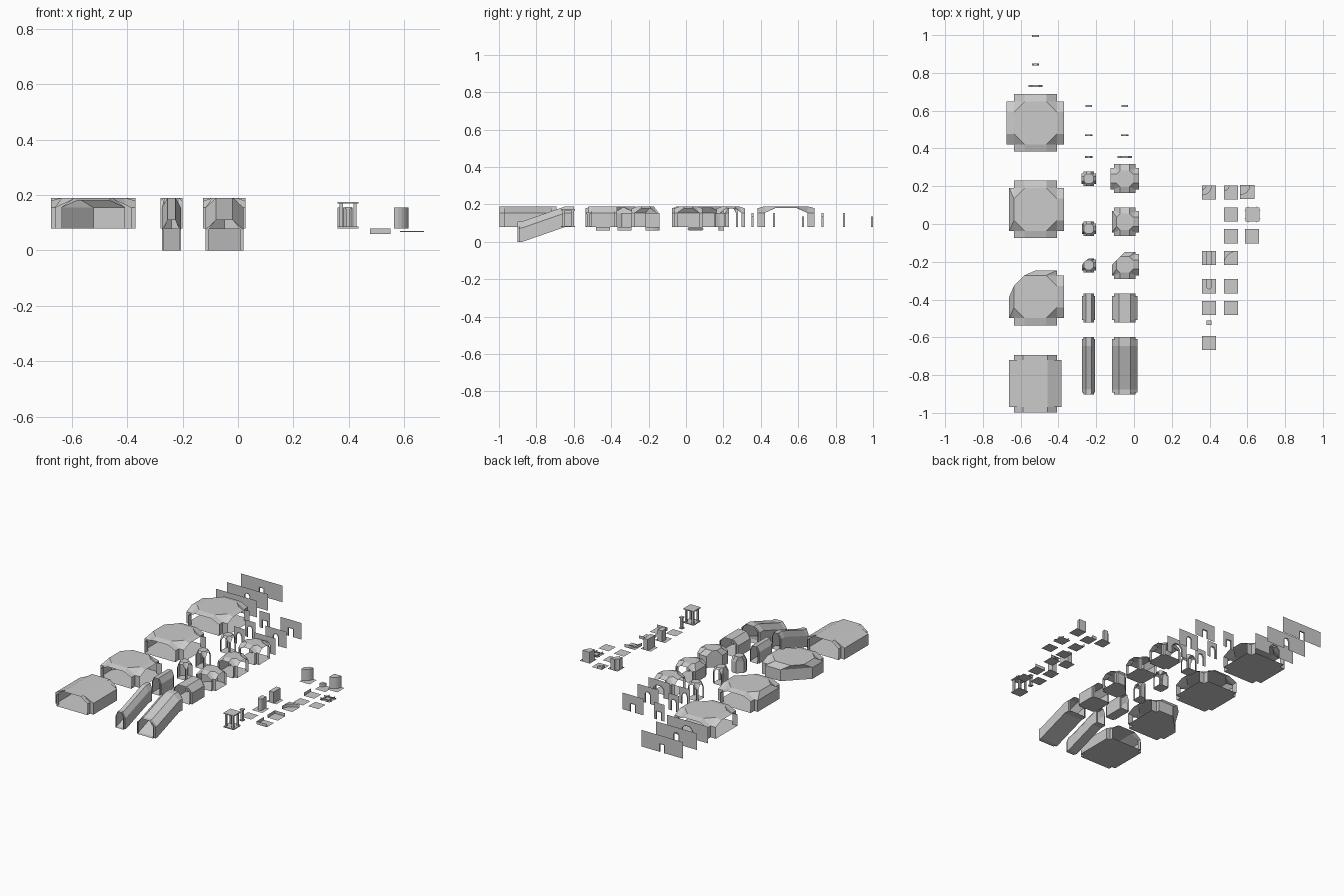
import bpy, bmesh
from math import cos, sin, pi

if "Cube" in bpy.data.objects:
    bpy.data.objects.remove(bpy.data.objects["Cube"])

Z = 0.08          # floor level of the kit
WALL, TOP = 0.075, 0.11


def build(name, faces, loc=(0, 0, 0)):
    """Make one object from a list of polygons."""
    bm = bmesh.new()
    for f in faces:
        bm.faces.new([bm.verts.new(p) for p in f])
    bmesh.ops.remove_doubles(bm, verts=bm.verts, dist=1e-5)
    bmesh.ops.recalc_face_normals(bm, faces=bm.faces)
    me = bpy.data.meshes.new(name)
    bm.to_mesh(me)
    bm.free()
    ob = bpy.data.objects.new(name, me)
    ob.location = loc
    bpy.context.collection.objects.link(ob)
    return ob


def prism(pts, z0, z1):
    n = len(pts)
    lo = [(x, y, z0) for x, y in pts]
    hi = [(x, y, z1) for x, y in pts]
    return [lo, hi] + [[lo[i], lo[(i + 1) % n], hi[(i + 1) % n], hi[i]] for i in range(n)]


def rect(x0, x1, y0, y1):
    return [(x0, y0), (x1, y0), (x1, y1), (x0, y1)]


def box(x0, x1, y0, y1, z0, z1):
    return prism(rect(x0, x1, y0, y1), z0, z1)


def plate(h=0.0375, z=0.0):
    return [[(x, y, z) for x, y in rect(-h, h, -h, h)]]


# Junction tile: arms that are open or walled, around an octagonal ceiling
def junction(name, s, loc, openings, cut=False):
    R, r, a, o, b, t = (s[k] for k in ("R", "r", "a", "o", "b", "t"))
    faces = []

    def P(k, u, v, z):
        c, d = [(1, 0), (0, 1), (-1, 0), (0, -1)][k % 4]
        return (u * c - v * d, u * d + v * c, z)

    outline = []
    for k in range(4):
        op = k in openings
        e = R if op else r
        cut_next = cut and not op and (k + 1) % 4 not in openings
        cut_prev = cut and not op and (k - 1) % 4 not in openings
        vl, vr = (0 if cut_next else a), (0 if cut_prev else -a)
        oc0, oc1 = P(k, o, -b, TOP), P(k, o, b, TOP)
        wr, wl = P(k, e, vr, WALL), P(k, e, vl, WALL)
        if op:      # arched mouth
            f0, f1 = P(k, e, -b, t), P(k, e, b, t)
            faces.append([oc0, f0, f1, oc1])
        else:       # blank wall with a sloping roof
            f0, f1 = wr, wl
            faces.append([oc0, wr, wl, oc1])
            faces.append([P(k, e, vr, 0), P(k, e, vl, 0), wl, wr])
        outline += [P(k, e, vr, 0), P(k, e, vl, 0)]
        # roof and side walls up to the corners on both sides
        for sgn, cutting, w, f, oc in ((1, cut_next, wl, f1, oc1), (-1, cut_prev, wr, f0, oc0)):
            if cutting:
                continue
            cw = P(k, a, sgn * a, WALL)
            faces.append([cw, w, oc] if f is w else [cw, w, f, oc])
            faces.append([P(k, a, sgn * a, 0), P(k, e, sgn * a, 0), w, cw])
        n0 = P(k + 1, o, -b, TOP)
        if cut_next:
            d = P(k + 1, r, 0, WALL)
            faces.append([wl, d, n0, oc1])
            faces.append([P(k, r, 0, 0), P(k + 1, r, 0, 0), d, wl])
        else:
            faces.append([P(k, a, a, WALL), oc1, n0])
            outline.append(P(k, a, a, 0))
    faces.append(outline)
    faces.append([P(k, o, v, TOP) for k in range(4) for v in (-b, b)])
    return build(name, faces, loc)


# Tunnel: a cross-section swept along y through (y, floor z, half width) stations
def tunnel(name, stations, b, loc):
    rings = [[(-a, y, z), (-a, y, z + WALL), (-b, y, z + TOP),
              (b, y, z + TOP), (a, y, z + WALL), (a, y, z)] for y, z, a in stations]
    faces = []
    for p, q in zip(rings, rings[1:]):
        for i in range(6):
            j = (i + 1) % 6
            if p[i][0] == q[i][0] or p[i][1] != q[i][1]:
                faces.append([p[i], p[j], q[j], q[i]])
            elif i in (0, 1, 3, 4):
                # step between narrow mouth and wide body
                ring = []
                for v in (p[i], p[j], q[j], q[i]):
                    if v not in ring:
                        ring.append(v)
                if len(ring) > 2:
                    faces.append(ring)
    return build(name, faces, loc)


# Partition panel with an arched or square doorway and a shallow reveal
def panel(name, W, half, flat, wall, top, loc):
    door = [(half, 0), (half, wall), (flat, top), (-flat, top), (-half, wall), (-half, 0)]
    if wall == top:
        door = [(half, 0), (half, top), (-half, top), (-half, 0)]
    outer = [(-W, 0), (-W, TOP), (W, TOP), (W, 0)]
    # split at the crown so each half is a simple polygon
    n = len(door) // 2
    faces = [[(x, 0, z) for x, z in [(0, TOP), (W, TOP), (W, 0)] + door[:n] + [(0, top)]],
             [(x, 0, z) for x, z in [(0, top)] + door[n:] + outer[:2] + [(0, TOP)]]]
    for p, q in zip(door, door[1:]):
        faces.append([(p[0], -.005, p[1]), (q[0], -.005, q[1]), (q[0], .005, q[1]), (p[0], .005, p[1])])
    return build(name, faces, loc)


large = dict(R=.152, r=.1385, a=.1135, o=.1135, b=.0575, t=.1)
medium = dict(R=.0765, r=.068, a=.057, o=.043, b=.024, t=.098)
small = dict(R=.039, r=.034, a=.028, o=.026, b=.012, t=.1)
kit = (("large", large, -.522, .535, .077, -.385, .065),
       ("medium", medium, -.049, .24, .012, -.215, .03),
       ("small", small, -.24, .24, -.025, -.217, .014))
for label, s, x, yc, yt, yl, flat in kit:
    junction(label + "_crossing", s, (x, yc, Z), (0, 1, 2, 3))
    junction(label + "_tee", s, (x, yt, Z), (0, 1, 3))
    junction(label + "_corner", s, (x, yl, Z), (0, 3), cut=True)
    L, y = (.152, -.845) if label == "large" else (.076, -.445)
    m = .027 if label == "large" else .012
    a, r = s["a"], s["r"]
    tunnel(label + "_straight", [(-L, 0, a), (m - L, 0, a), (m - L, 0, r),
                                 (L - m, 0, r), (L - m, 0, a), (L, 0, a)], flat, (x, y, Z))
    if label != "large":
        tunnel(label + "_ramp", [(-.152, 0, a), (-.142, 0, a), (-.142, 0, r), (-.125, 0, r),
                                 (.105, Z, r), (.142, Z, r), (.142, Z, a), (.152, Z, a)],
               flat, (x, -.75, 0))
    # Partition panels behind each column
    big = label == "large"
    ys = (.73, .845, .995) if big else (.355, .47, .625)
    w = .02 if label == "small" else .0375
    panel(label + "_panel_wide", s["R"], w, w * .5, .055, .075, (x, ys[0], Z))
    panel(label + "_panel_narrow", s["R"], .019, .01, .06, .075, (x, ys[1], Z))
    panel(label + "_panel_door", s["R"], .018, .018, .055, .055, (x, ys[2], Z))

H = .0375
# Canopy with four posts, and a single pillar
posts = []
for sx in (-1, 1):
    for sy in (-1, 1):
        posts += box(sx * .025 - .006, sx * .025 + .006, sy * .025 - .006, sy * .025 + .006, .006, .089)
build("canopy", box(-H, H, -H, H, 0, .006) + box(-H, H, -H, H, .089, .095) + posts, (.397, -.63, Z))
build("pillar", box(-.012, .012, -.012, .012, 0, .006) + box(-.007, .007, -.007, .007, .006, .07)
      + box(-.012, .012, -.012, .012, .07, .076), (.397, -.523, Z))

# Inner walls on floor plates: plain, end, straight and curved corner


def arc(cx, cy, r, a0, a1, n=6):
    return [(cx + r * cos(a0 + (a1 - a0) * i / n), cy + r * sin(a0 + (a1 - a0) * i / n)) for i in range(n + 1)]


build("floor_plate", plate(), (.397, -.445, Z))
build("wall_end", plate() + prism([(.016, H), (-.016, H)] + arc(0, 0, .016, pi, 2 * pi), 0, .075), (.397, -.33, Z))
build("wall_straight", plate() + box(-.016, .016, -H, H, 0, .075), (.397, -.18, Z))
build("wall_corner", plate() + prism(arc(-H, H, .053, -pi / 2, 0) + arc(-H, H, .021, 0, -pi / 2), 0, .075),
      (.397, .167, Z))
build("wall_corner_filled", plate() + prism([(-H, H)] + arc(-H, H, .053, -pi / 2, 0), 0, .075), (.6, .17, Z))

# Sunken floor tiles: a basin bottom with rims on some sides
edges = {"w": [(-H, -H), (-H, H)], "e": [(H, -H), (H, H)],
         "s": [(-H, -H), (H, -H)], "n": [(-H, H), (H, H)],
         "curve": arc(H, -H, .075, pi / 2, pi)}


def basin(name, sides, y):
    faces = plate(z=-.02)
    for k in sides:
        e = edges[k]
        for p, q in zip(e, e[1:]):
            faces.append([(*p, -.02), (*q, -.02), (*q, 0), (*p, 0)])
        if k == "curve":
            faces.append([(-H, H, 0)] + [(*p, 0) for p in e])
    build(name, faces, (.513, y, Z))


basin("basin_corner", ("w", "s"), -.445)
basin("basin_edge", ("w", "n"), -.33)
basin("basin_curve", ("curve",), -.18)
basin("basin_floor", (), -.065)
basin("basin_side", ("w",), .05)
build("basin_inner_corner", plate(z=-.02)
      + prism([(-H, H)] + arc(-H, H, .03, -pi / 2, 0), -.02, 0), (.513, .167, Z))

# Thin floor slab and spiked grate
build("floor_slab", plate(z=-.015), (.625, -.065, Z))
spikes = []
for d in (-.02, .02):
    spikes += box(-.043, .043, d - .002, d + .002, -.014, -.009)
    spikes += box(d - .002, d + .002, -.043, .043, -.014, -.009)
build("grate", plate(z=-.015) + spikes, (.627, .05, Z))
